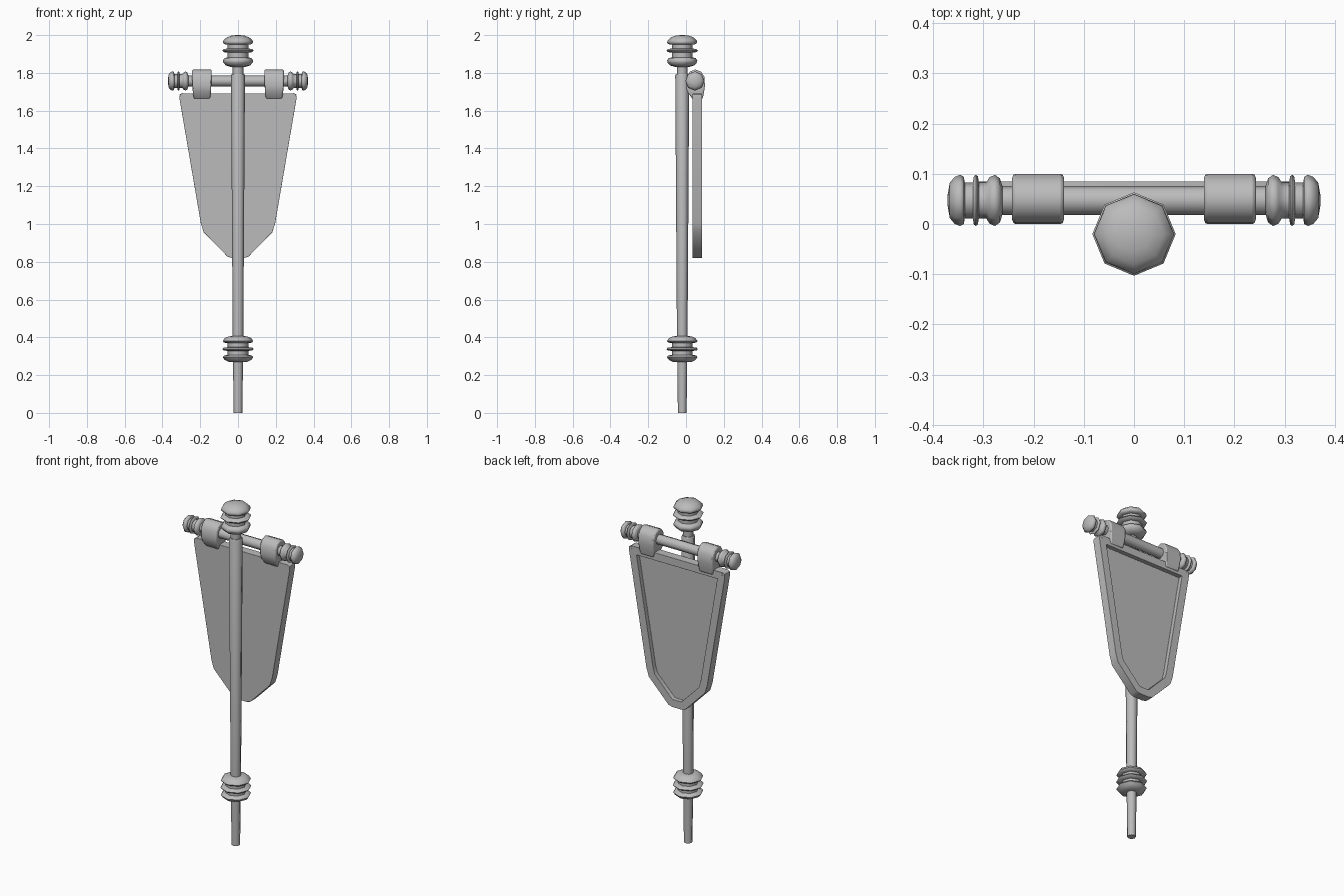
import bpy, bmesh, math
from mathutils import Vector, Matrix

cube = bpy.data.objects.get("Cube")
if cube:
    bpy.data.objects.remove(cube, do_unlink=True)

grey = bpy.data.materials.new("plain_grey")
grey.use_nodes = True
colour = (0.5, 0.5, 0.5, 1)
grey.diffuse_color = colour
grey.node_tree.nodes["Principled BSDF"].inputs["Base Color"].default_value = colour

SIDES = 8
POLE_Y = -0.02
BAR_Y, BAR_Z = 0.047, 1.757


def finish(name, bm, angle=50, bevel=0, segments=2):
    bmesh.ops.recalc_face_normals(bm, faces=bm.faces)
    mesh = bpy.data.meshes.new(name)
    bm.to_mesh(mesh)
    bm.free()
    mesh.materials.append(grey)
    obj = bpy.data.objects.new(name, mesh)
    bpy.context.collection.objects.link(obj)
    if bevel:
        mod = obj.modifiers.new("rounding", "BEVEL")
        mod.width = bevel
        mod.segments = segments
        mod.limit_method = 'ANGLE'
        mod.angle_limit = math.radians(50)
    bpy.ops.object.select_all(action='DESELECT')
    bpy.context.view_layer.objects.active = obj
    obj.select_set(True)
    bpy.ops.object.shade_smooth_by_angle(angle=math.radians(angle))
    return obj


def turned(name, profile, origin, axis=(0, 0, 1), angle=50):
    """Revolve (radius, height) points around an axis through origin."""
    bm = bmesh.new()
    turn = Vector((0, 0, 1)).rotation_difference(Vector(axis)).to_matrix().to_4x4()
    place = Matrix.Translation(origin) @ turn
    rings = []
    for r, h in profile:
        rings.append([bm.verts.new(place @ Vector((
            r * math.cos(math.tau * i / SIDES), r * math.sin(math.tau * i / SIDES), h)))
            for i in range(SIDES)])
    for a, b in zip(rings, rings[1:]):
        for i in range(SIDES):
            j = (i + 1) % SIDES
            bm.faces.new((a[i], a[j], b[j], b[i]))
    bm.faces.new(rings[0])
    bm.faces.new(rings[-1])
    return finish(name, bm, angle)


# Tapered pole and its narrow neck
turned("pole", [(0.023, 0), (0.028, 0.4), (0.037, 1.785), (0.033, 1.795)], (0, POLE_Y, 0))
turned("pole_neck", [(0.028, 1.78), (0.028, 1.86)], (0, POLE_Y, 0))

# Turned knobs: bottom cap, thin middle ring, top cap
finial = [(0.04, 1.832), (0.065, 1.84), (0.078, 1.855), (0.08, 1.866), (0.072, 1.878),
          (0.055, 1.882), (0.055, 1.907), (0.076, 1.91), (0.083, 1.918), (0.076, 1.926),
          (0.055, 1.929), (0.055, 1.95), (0.072, 1.952), (0.08, 1.96), (0.077, 1.972),
          (0.06, 1.988), (0.035, 1.997), (0.008, 2.0)]
turned("top_finial", finial, (0, POLE_Y, 0), angle=60)

collar = [(0.025, 0.268), (0.05, 0.27), (0.07, 0.28), (0.081, 0.295), (0.074, 0.304),
          (0.055, 0.307), (0.055, 0.328), (0.077, 0.331), (0.083, 0.338), (0.077, 0.345),
          (0.055, 0.348), (0.055, 0.37), (0.074, 0.372), (0.081, 0.38), (0.07, 0.396),
          (0.05, 0.405), (0.025, 0.407)]
turned("lower_collar", collar, (0, POLE_Y, 0), angle=60)

# Crossbar with a knob on each end
turned("crossbar", [(0.029, -0.3), (0.029, 0.3)], (0, BAR_Y, BAR_Z), (1, 0, 0))
knob = [(0.028, 0.262), (0.044, 0.267), (0.051, 0.277), (0.046, 0.288), (0.036, 0.294),
        (0.036, 0.309), (0.048, 0.311), (0.051, 0.315), (0.048, 0.319), (0.036, 0.321),
        (0.036, 0.337), (0.047, 0.339), (0.051, 0.346), (0.047, 0.357), (0.035, 0.367),
        (0.012, 0.371)]
for side, label in ((1, "left"), (-1, "right")):
    turned(label + "_bar_knob", knob, (0, BAR_Y, BAR_Z), (side, 0, 0), angle=60)

# Hanging loops wrapped over the bar, narrowing downwards
loop = [(0.035, 1.662), (0.006, 1.7), (0.0, 1.73), (0.003, 1.78), (0.022, 1.808),
        (0.05, 1.818), (0.08, 1.806), (0.098, 1.778), (0.1, 1.73), (0.094, 1.69),
        (0.088, 1.662)]
for side, label in ((1, "left"), (-1, "right")):
    bm = bmesh.new()
    ends = []
    for edge in (-1, 1):
        ends.append([bm.verts.new((side * 0.191 + edge * (0.052 if z > 1.72 else 0.043 + (z - 1.662) * 0.15),
                                   y, z)) for y, z in loop])
    a, b = ends
    for i in range(len(loop)):
        j = (i + 1) % len(loop)
        bm.faces.new((a[i], a[j], b[j], b[i]))
    for end in ends:
        bm.faces.new(end)
    finish(label + "_hanging_loop", bm, 50, 0.007)

# Banner: flat front, rounded rim, recessed panel on the back
half = [(0.03, 0.82), (0.055, 0.827), (0.182, 0.957), (0.197, 1.005), (0.31, 1.665),
        (0.308, 1.685), (0.295, 1.692)]
outline = half + [(-x, z) for x, z in reversed(half)]
bm = bmesh.new()
front = bm.faces.new([bm.verts.new((x, 0.035, z)) for x, z in outline])
extruded = bmesh.ops.extrude_face_region(bm, geom=[front], use_keep_orig=True)
moved = [g for g in extruded["geom"] if isinstance(g, bmesh.types.BMVert)]
bmesh.ops.translate(bm, vec=(0, 0.05, 0), verts=moved)
back = [g for g in extruded["geom"] if isinstance(g, bmesh.types.BMFace)][0]
bmesh.ops.recalc_face_normals(bm, faces=bm.faces)
bmesh.ops.inset_region(bm, faces=[back], thickness=0.045, use_even_offset=True)
inner = bmesh.ops.extrude_face_region(bm, geom=[back])
bmesh.ops.delete(bm, geom=[back], context='FACES_ONLY') if back.is_valid else None
sunk = [g for g in inner["geom"] if isinstance(g, bmesh.types.BMVert)]
bmesh.ops.translate(bm, vec=(0, -0.025, 0), verts=sunk)
finish("banner", bm, 40, 0.014, 3)
